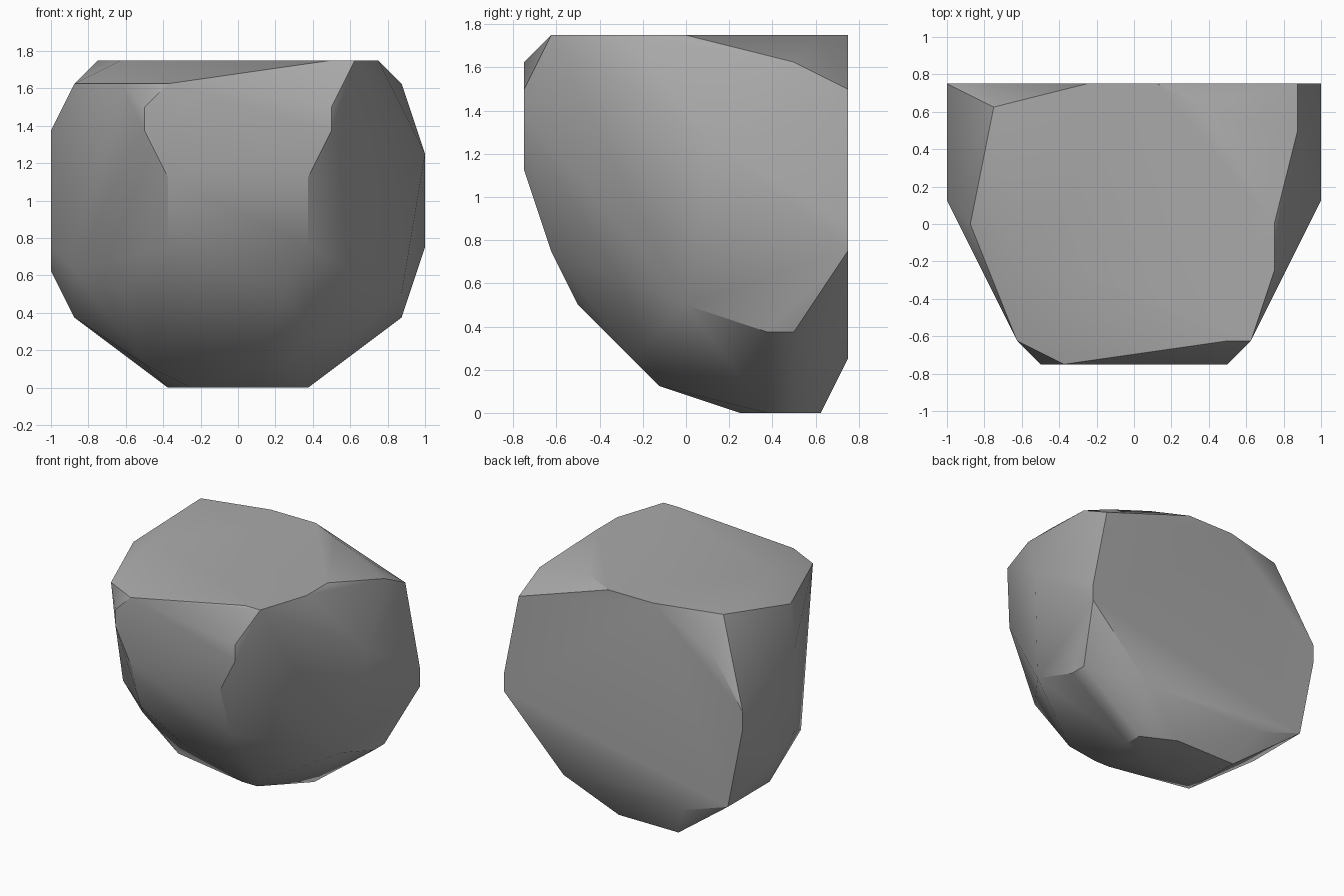
import bpy
import bmesh
from math import radians

# Remove only the default object
default_cube = bpy.data.objects.get("Cube")
if default_cube:
    bpy.data.objects.remove(default_cube, do_unlink=True)

GRID = 1 / 8  # the boulder's corners snap to this step

# Boulder corners as horizontal slices: height -> (x, y), in grid steps
slices = {
    14: [(1, 6), (-2, 6), (3, 5), (6, 0), (6, -2), (5, -5), (4, -5), (-5, -1), (-6, 5)],
    13: [(7, 4), (6, 5), (-7, 0), (-5, -5), (-3, -6)],
    12: [(7, 6), (4, -6), (-4, -6), (-6, 6)],
    11: [(-8, 1), (4, -6), (-4, -6)],
    10: [(8, 1)],
    9: [(3, -6), (-3, -6), (-8, 6)],
    8: [(-8, 6)],
    7: [(8, 6)],
    6: [(8, 6), (3, -5), (-3, -5), (-8, 1)],
    5: [(-7, -1), (-8, 3)],
    4: [(7, 0), (2, -4), (-1, -4), (-5, -2)],
    3: [(7, 3), (7, 4), (-7, 2), (-7, 6)],
    2: [(4, 6), (-4, 6), (3, -2)],
    1: [(2, -1), (1, -1), (-4, 0)],
    0: [(3, 4), (3, 3), (1, 2), (-2, 2), (1, 5), (-3, 5)],
}


def make_material(name, colour):
    material = bpy.data.materials.new(name)
    material.use_nodes = True
    material.diffuse_color = colour
    shader = material.node_tree.nodes["Principled BSDF"]
    shader.inputs["Base Color"].default_value = colour
    shader.inputs["Roughness"].default_value = 0.9
    return material


def hull_mesh(name, layers):
    """Wrap a tight convex skin around the corners and merge flat areas."""
    bm = bmesh.new()
    for height, corners in layers.items():
        for x, y in corners:
            bm.verts.new((x * GRID, y * GRID, height * GRID))
    result = bmesh.ops.convex_hull(bm, input=bm.verts[:])
    loose = set(result["geom_interior"]) | set(result["geom_unused"])
    spare = [v for v in loose if isinstance(v, bmesh.types.BMVert)]
    bmesh.ops.delete(bm, geom=spare, context="VERTS")
    bmesh.ops.dissolve_limit(bm, angle_limit=radians(1), verts=bm.verts[:], edges=bm.edges[:])
    bmesh.ops.recalc_face_normals(bm, faces=bm.faces[:])
    mesh = bpy.data.meshes.new(name)
    bm.to_mesh(mesh)
    bm.free()
    return mesh


# Boulder
boulder = bpy.data.objects.new("boulder", hull_mesh("boulder", slices))
bpy.context.collection.objects.link(boulder)
boulder.data.materials.append(make_material("stone grey", (0.4, 0.4, 0.4, 1)))

# Soft shading on shallow edges, crisp on steep ones
bpy.ops.object.select_all(action="DESELECT")
boulder.select_set(True)
bpy.context.view_layer.objects.active = boulder
bpy.ops.object.shade_smooth_by_angle(angle=radians(30))
